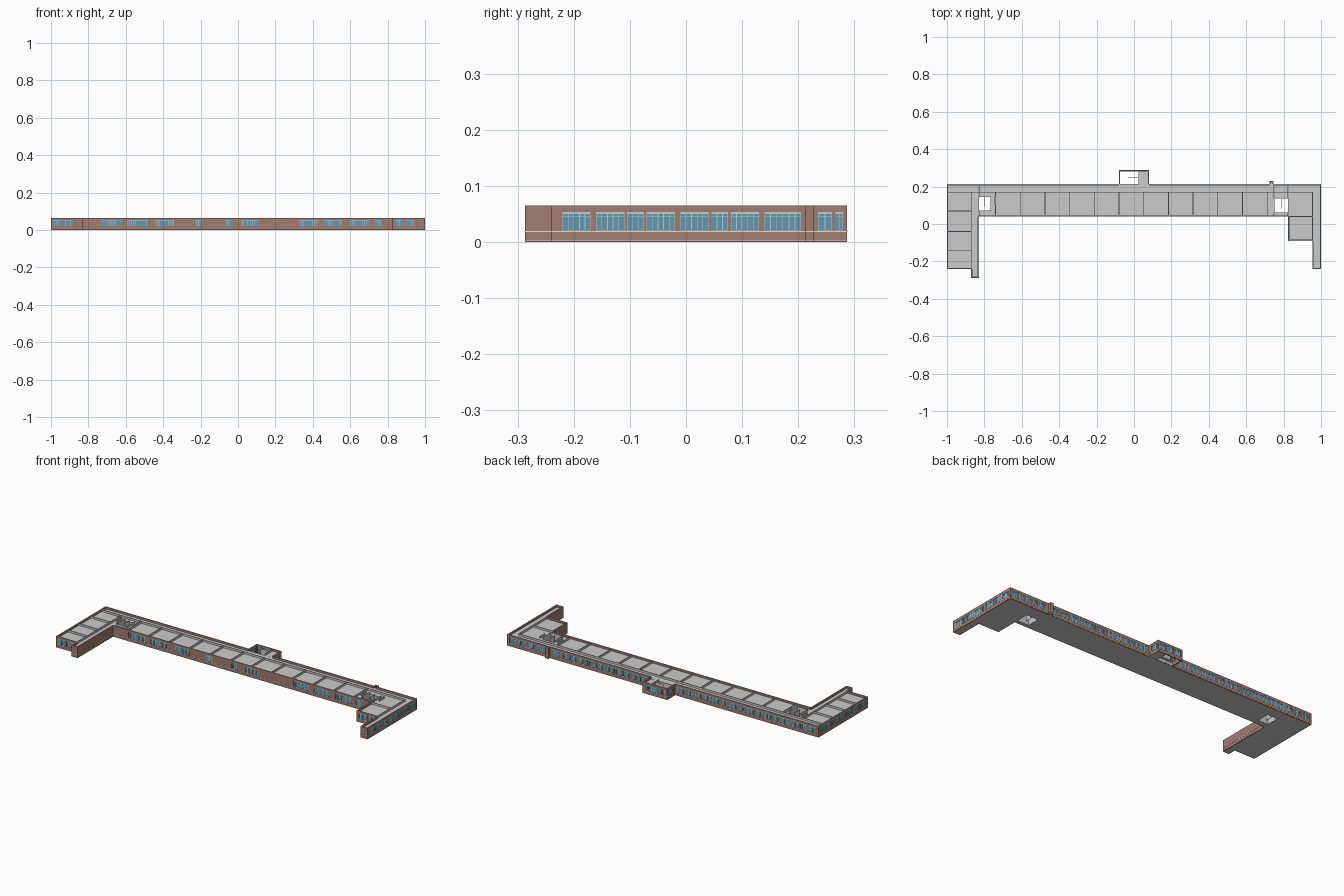
import bpy, bmesh
from mathutils import Vector, Matrix

if "Cube" in bpy.data.objects:
    bpy.data.objects.remove(bpy.data.objects["Cube"])

H, T = 0.065, 0.006            # wall height and thickness
SILL, HEAD, CEIL = 0.02, 0.053, 0.053


def mat(name, col):
    m = bpy.data.materials.new(name)
    m.diffuse_color = (*col, 1)
    m.use_nodes = True
    m.node_tree.nodes["Principled BSDF"].inputs["Base Color"].default_value = m.diffuse_color
    return m


BRICK = mat("brick", (0.36, 0.20, 0.16))
GLASS = mat("glass", (0.12, 0.32, 0.42))
FRAME = mat("frame", (0.45, 0.60, 0.66))
BAND = mat("band", (0.75, 0.72, 0.68))
WOOD = mat("wood", (0.60, 0.42, 0.18))
parts = {}


def box(part, x0, y0, z0, x1, y1, z1):
    bm = parts.setdefault(part, bmesh.new())
    c = Vector((x0 + x1, y0 + y1, z0 + z1)) / 2
    s = Matrix.Diagonal((abs(x1 - x0), abs(y1 - y0), abs(z1 - z0), 1))
    bmesh.ops.create_cube(bm, size=1, matrix=Matrix.Translation(c) @ s)


def wall(p, q, wins):
    """Outer wall from p to q (inside on the left) with window openings."""
    along_x = abs(q[0] - p[0]) > abs(q[1] - p[1])
    a, b = sorted((p[0], q[0]) if along_x else (p[1], q[1]))
    base = p[1] if along_x else p[0]
    inn = (1 if q[0] > p[0] else -1) if along_x else (-1 if q[1] > p[1] else 1)

    def seg(part, u0, u1, d0, d1, z0, z1):
        v0, v1 = base + inn * d0, base + inn * d1
        if along_x:
            box(part, u0, v0, z0, u1, v1, z1)
        else:
            box(part, v0, u0, z0, v1, u1, z1)

    seg("outer_wall", a, b, 0, T, 0, SILL)
    seg("outer_wall", a, b, 0, T, HEAD, H - 0.0006)
    seg("coping", a, b, 0, T, H - 0.0006, H)
    seg("sill_band", a - 0.001, b + 0.001, -0.001, 0.001, 0.0175, 0.0195)
    seg("sill_band", a, b, -0.0004, 0.001, 0.0025, 0.0035)
    u = a
    for w0, w1 in wins:
        seg("outer_wall", u, w0, 0, T, SILL, HEAD)
        u = w1
        seg("window_glass", w0, w1, 0.002, 0.003, SILL, HEAD)
        n = max(2, round((w1 - w0) / 0.011))
        for i in range(n + 1):
            m = w0 + (w1 - w0) * i / n
            seg("window_frame", m - 0.0007, m + 0.0007, 0.001, 0.004, SILL, HEAD)
        for z in (SILL + 0.0007, 0.045, HEAD - 0.0007):
            seg("window_frame", w0, w1, 0.001, 0.004, z - 0.0006, z + 0.0006)
    seg("outer_wall", u, b, 0, T, SILL, HEAD)


def row(a, b, n, gap=0.01):
    w = (b - a + gap) / n
    return [(a + i * w, a + (i + 1) * w - gap) for i in range(n)]


# Outline, counter-clockwise, each corner with the windows of the wall after it
front = [(-.73, -.62), (-.59, -.48), (-.44, -.34), (-.23, -.19), (-.07, -.03),
         (.02, .11), (.33, .43), (.46, .56), (.60, .70), (.73, .77)]
right = [(-.22, -.17), (-.16, -.11), (-.105, -.075), (-.07, -.02), (-.01, .04),
         (.045, .075), (.08, .13), (.14, .205)]
outline = [
    ((-1, -.24), row(-.99, -.885, 2)), ((-.87, -.24), []), ((-.87, -.287), []),
    ((-.83, -.287), []), ((-.83, .04), front), ((.825, .04), []),
    ((.825, -.09), row(.84, .94, 2)), ((.955, -.09), []), ((.955, -.24), []),
    ((1, -.24), right), ((1, .213), row(.76, .985, 4)), ((.745, .213), []),
    ((.745, .228), []), ((.725, .228), []), ((.725, .213), row(.095, .71, 11)),
    ((.08, .213), [(.235, .26), (.266, .28)]), ((.08, .287), row(-.07, .07, 3)),
    ((-.08, .287), [(.23, .275)]), ((-.08, .213), row(-.985, -.095, 16)),
    ((-1, .213), row(-.225, .2, 7)),
]
for i, (p, wins) in enumerate(outline):
    wall(p, outline[(i + 1) % len(outline)][0], wins)

# Floor and ceiling slabs, leaving the three stairwells open
for r in [(-1, -.24, -.83, .213), (-.87, -.287, -.83, -.24), (-.83, .145, -.765, .213),
          (-.83, .04, -.765, .07), (-.765, .04, .75, .213), (.75, .135, .825, .213),
          (.75, .04, .825, .06), (.825, -.09, 1, .213), (.955, -.24, 1, -.09),
          (.025, .213, .08, .287), (.725, .213, .745, .228)]:
    e = 0.0003
    box("floor_slab", r[0] + e, r[1] + e, 0, r[2] - e, r[3] - e, 0.003)
    box("ceiling_slab", r[0] + e, r[1] + e, CEIL - 0.003, r[2] - e, r[3] - e, CEIL)


def partition(x0, y0, x1, y1, t=0.002):
    box("partition_wall", x0 - t, y0 - t, 0.001, x1 + t, y1 + t, H - 0.0003)


# Corridor walls
partition(-.87, .17, .955, .17)
partition(-.87, -.24, -.87, .17)
partition(.955, -.09, .955, .17)
partition(-.998, .17, -.87, .17)
# Classroom walls
for i in range(12):
    x = -.74 + i * .132
    partition(x, .043, x, .17)
for y in (-.14, -.04, .07):
    partition(-.997, y, -.87, y)
for y in (.04,):
    partition(.828, y, .955, y)
# Walls round the stairwells
for x0, y0, x1, y1 in [(-.83, .07, -.765, .145), (.75, .06, .825, .135)]:
    for x in (x0, x1):
        partition(x, y0, x, y1, .001)
    partition(x0, y0, x1, y0, .001)
    m = (x0 + x1) / 2
    partition(m, y0 + .025, m, y1 - .003, .0008)
    for x in (x0 - .02, x1 + .02):
        partition(x, y0 + .03, x, y1, .001)
partition(.025, .213, .025, .285, .001)
partition(-.03, .25, .02, .25, .0008)

# Classroom doors on the corridor
for i in range(10):
    x = -.6 + i * .13
    box("corridor_door", x - .011, .167, .003, x + .011, .1735, .04)

mats = {"outer_wall": BRICK, "window_glass": GLASS, "window_frame": FRAME,
        "sill_band": BAND, "corridor_door": WOOD}
for name, bm in parts.items():
    me = bpy.data.meshes.new(name)
    bm.to_mesh(me)
    bm.free()
    ob = bpy.data.objects.new(name, me)
    bpy.context.collection.objects.link(ob)
    if name in mats:
        me.materials.append(mats[name])
